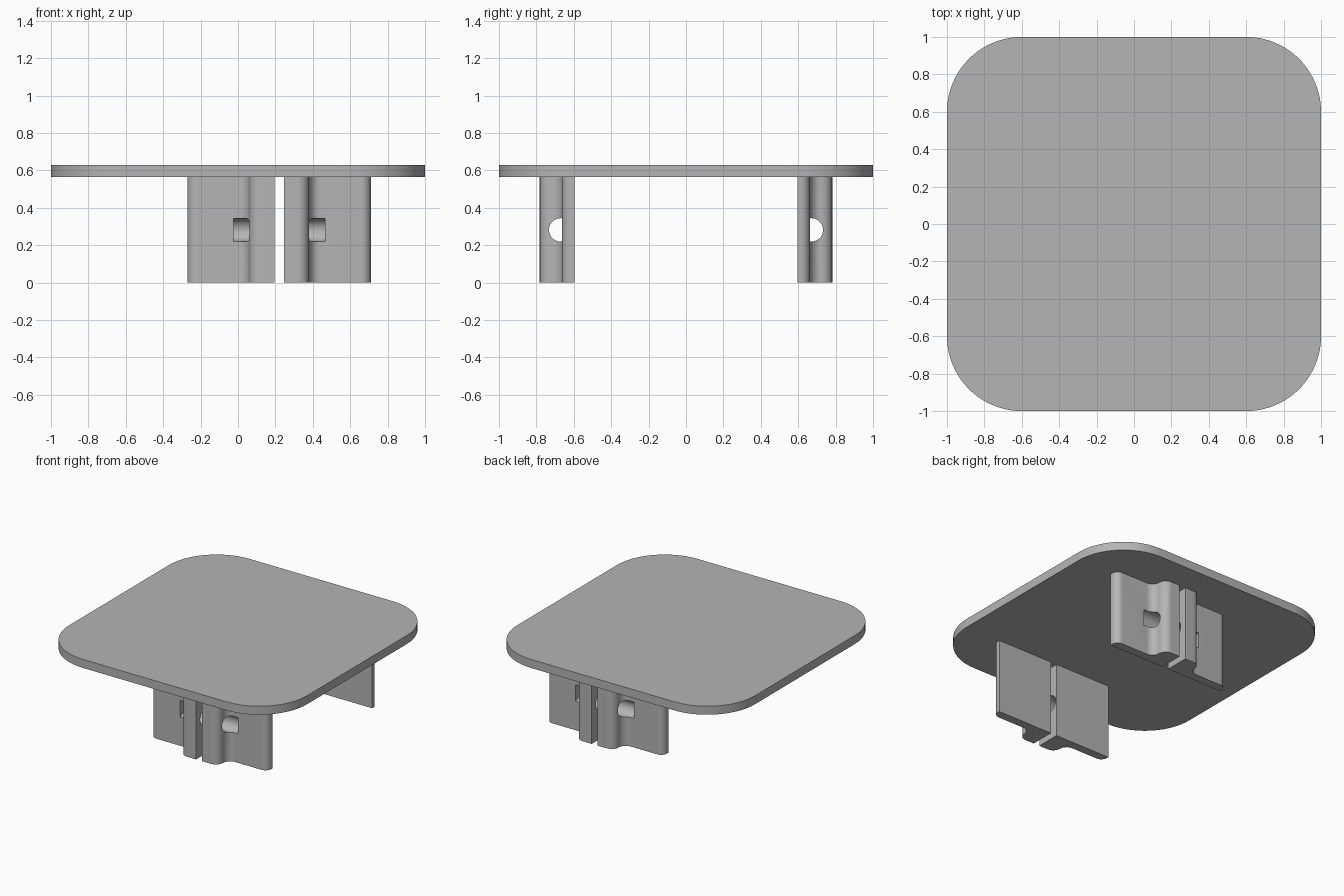
import bpy, bmesh
from math import sin, cos, pi, radians
from mathutils import Matrix

cube = bpy.data.objects.get("Cube")
if cube:
    bpy.data.objects.remove(cube, do_unlink=True)

CLIP_X = 0.22            # centre line of both clips
SLAB_Z, TOP_Z = 0.565, 0.63

grey = bpy.data.materials.new("plain grey")
grey.use_nodes = True
grey.diffuse_color = (0.46, 0.46, 0.46, 1)
grey.node_tree.nodes["Principled BSDF"].inputs["Base Color"].default_value = grey.diffuse_color


def arc(cx, cy, r, a0, a1, n=12):
    """Points along an arc, angles in degrees."""
    angles = [radians(a0 + (a1 - a0) * i / n) for i in range(n + 1)]
    return [(cx + r * cos(a), cy + r * sin(a)) for a in angles]


def add_object(name, bm):
    bmesh.ops.recalc_face_normals(bm, faces=bm.faces[:])
    mesh = bpy.data.meshes.new(name)
    bm.to_mesh(mesh)
    bm.free()
    mesh.materials.append(grey)
    ob = bpy.data.objects.new(name, mesh)
    bpy.context.collection.objects.link(ob)
    return ob


def extrude(name, outline, z0, z1):
    """Closed outline in plan, raised from z0 to z1."""
    bm = bmesh.new()
    face = bm.faces.new([bm.verts.new((x, y, z0)) for x, y in outline])
    top = bmesh.ops.extrude_face_region(bm, geom=[face])["geom"]
    verts = [v for v in top if isinstance(v, bmesh.types.BMVert)]
    bmesh.ops.translate(bm, vec=(0, 0, z1 - z0), verts=verts)
    return add_object(name, bm)


def activate(ob):
    bpy.ops.object.select_all(action='DESELECT')
    ob.select_set(True)
    bpy.context.view_layer.objects.active = ob


def smooth(ob):
    activate(ob)
    bpy.ops.object.shade_smooth_by_angle(angle=radians(30))


# Rounded square top
corners = [(0.6, 0.6, 0), (-0.6, 0.6, 90), (-0.6, -0.6, 180), (0.6, -0.6, 270)]
outline = [p for cx, cy, a in corners for p in arc(cx, cy, 0.4, a, a + 90, 20)]
smooth(extrude("top_slab", outline, SLAB_Z, TOP_Z))

# Half clip in plan: flat flange, rounded end, S-curve up to the rib
half = [(0.025, 0.597), (0.49, 0.597)]
half += arc(0.44, 0.612, 0.05, 0, 90)
half += arc(0.22, 0.722, 0.06, 270, 180)
half += arc(0.10, 0.722, 0.06, 0, 90)[1:]
half += [(0.025, 0.782)]

for side, sy in (("front", -1), ("back", 1)):
    for hand, sx in (("left", 1), ("right", -1)):
        plan = [(CLIP_X + sx * u, sy * v) for u, v in half]
        clip = extrude(f"{side}_clip_{hand}", plan, 0, SLAB_Z)

        # Pin hole running along the clip
        bm = bmesh.new()
        place = Matrix.Translation((CLIP_X, sy * 0.67, 0.282)) @ Matrix.Rotation(pi / 2, 4, 'Y')
        bmesh.ops.create_cone(bm, cap_ends=True, segments=40, radius1=0.0625,
                              radius2=0.0625, depth=0.49, matrix=place)
        cutter = add_object("pin_hole_cutter", bm)
        cutter.hide_render = True
        cut = clip.modifiers.new("pin hole", 'BOOLEAN')
        cut.operation = 'DIFFERENCE'
        cut.solver = 'EXACT'
        cut.object = cutter
        activate(clip)
        bpy.ops.object.modifier_apply(modifier=cut.name)
        bpy.data.objects.remove(cutter, do_unlink=True)
        smooth(clip)
